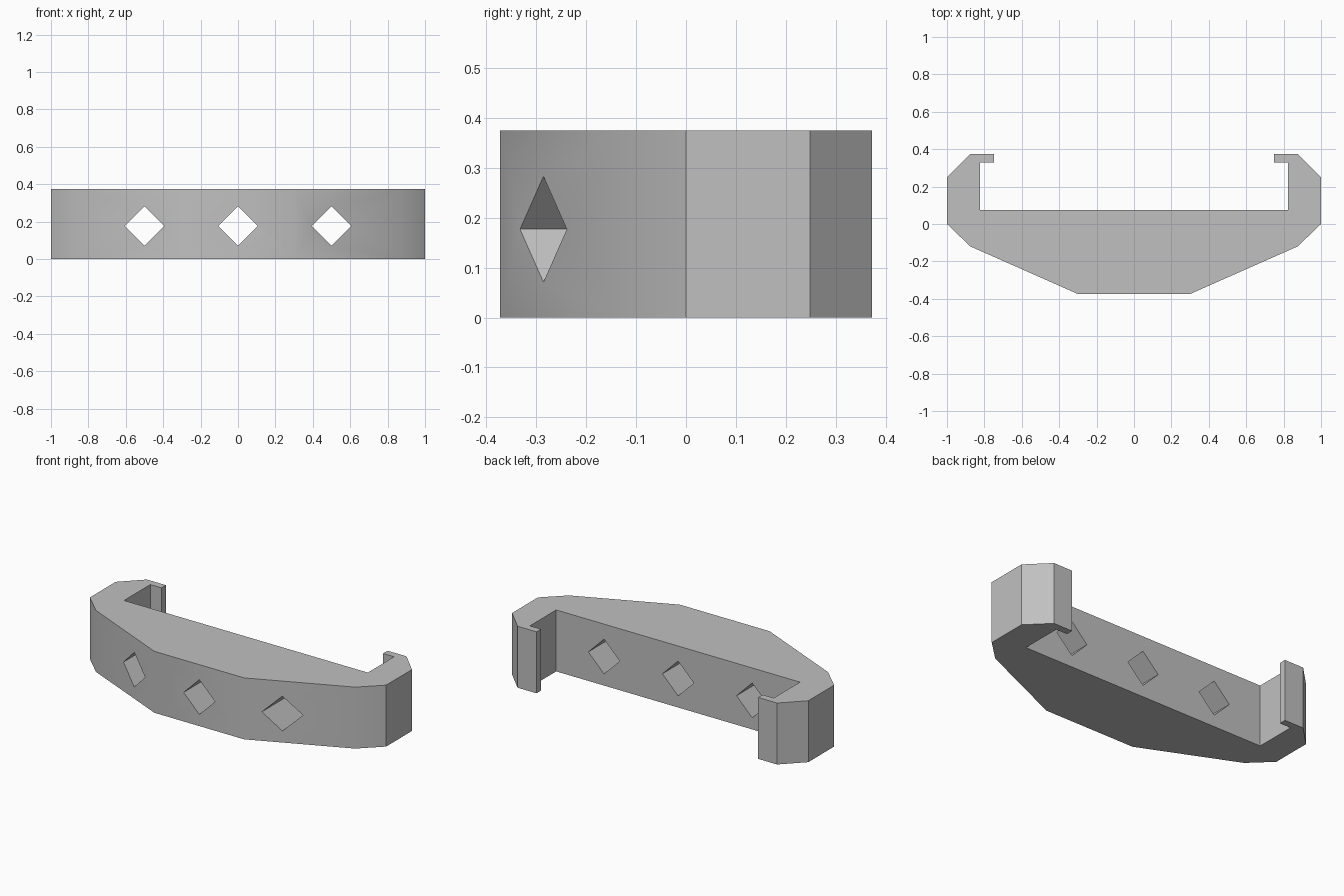
import bpy, bmesh, math

if "Cube" in bpy.data.objects:
    bpy.data.objects.remove(bpy.data.objects["Cube"])

H = 0.375  # height of the extrusion

grey = bpy.data.materials.new("light_grey")
grey.diffuse_color = (0.53, 0.53, 0.53, 1)
grey.use_nodes = True
grey.node_tree.nodes["Principled BSDF"].inputs["Base Color"].default_value = grey.diffuse_color


def prism(name, points, to_3d, depth):
    """Extrude a closed outline along a depth vector."""
    bm = bmesh.new()
    face = bm.faces.new([bm.verts.new(to_3d(a, b)) for a, b in points])
    ext = bmesh.ops.extrude_face_region(bm, geom=[face])
    bmesh.ops.translate(bm, vec=depth, verts=[
        v for v in ext["geom"] if isinstance(v, bmesh.types.BMVert)])
    bmesh.ops.recalc_face_normals(bm, faces=bm.faces)
    mesh = bpy.data.meshes.new(name)
    bm.to_mesh(mesh)
    bm.free()
    obj = bpy.data.objects.new(name, mesh)
    bpy.context.collection.objects.link(obj)
    return obj


# Clip body: right half of the outline, mirrored to the left
half = [(0.303, -0.373), (0.875, -0.12), (1, 0), (1, 0.249),
        (0.876, 0.373), (0.748, 0.373), (0.748, 0.33),
        (0.823, 0.33), (0.823, 0.076)]
outline = half + [(-x, y) for x, y in reversed(half)]
body = prism("clip_body", outline, lambda x, y: (x, y, 0), (0, 0, H))
body.data.materials.append(grey)

# Three diamond holes running front to back
R = 0.106
for i, cx in enumerate((-0.5, 0, 0.5)):
    diamond = [(cx + R, 0.177), (cx, 0.177 + R), (cx - R, 0.177), (cx, 0.177 - R)]
    cutter = prism(f"diamond_cutter_{i + 1}", diamond,
                   lambda x, z: (x, -0.6, z), (0, 0.9, 0))
    mod = body.modifiers.new(f"diamond_hole_{i + 1}", 'BOOLEAN')
    mod.operation = 'DIFFERENCE'
    mod.solver = 'EXACT'
    mod.object = cutter
    bpy.context.view_layer.objects.active = body
    bpy.ops.object.modifier_apply(modifier=mod.name)
    bpy.data.objects.remove(cutter, do_unlink=True)

# Smooth the shallow front bends, keep the other edges sharp
bpy.ops.object.select_all(action='DESELECT')
body.select_set(True)
bpy.context.view_layer.objects.active = body
bpy.ops.object.shade_smooth_by_angle(angle=math.radians(30))
